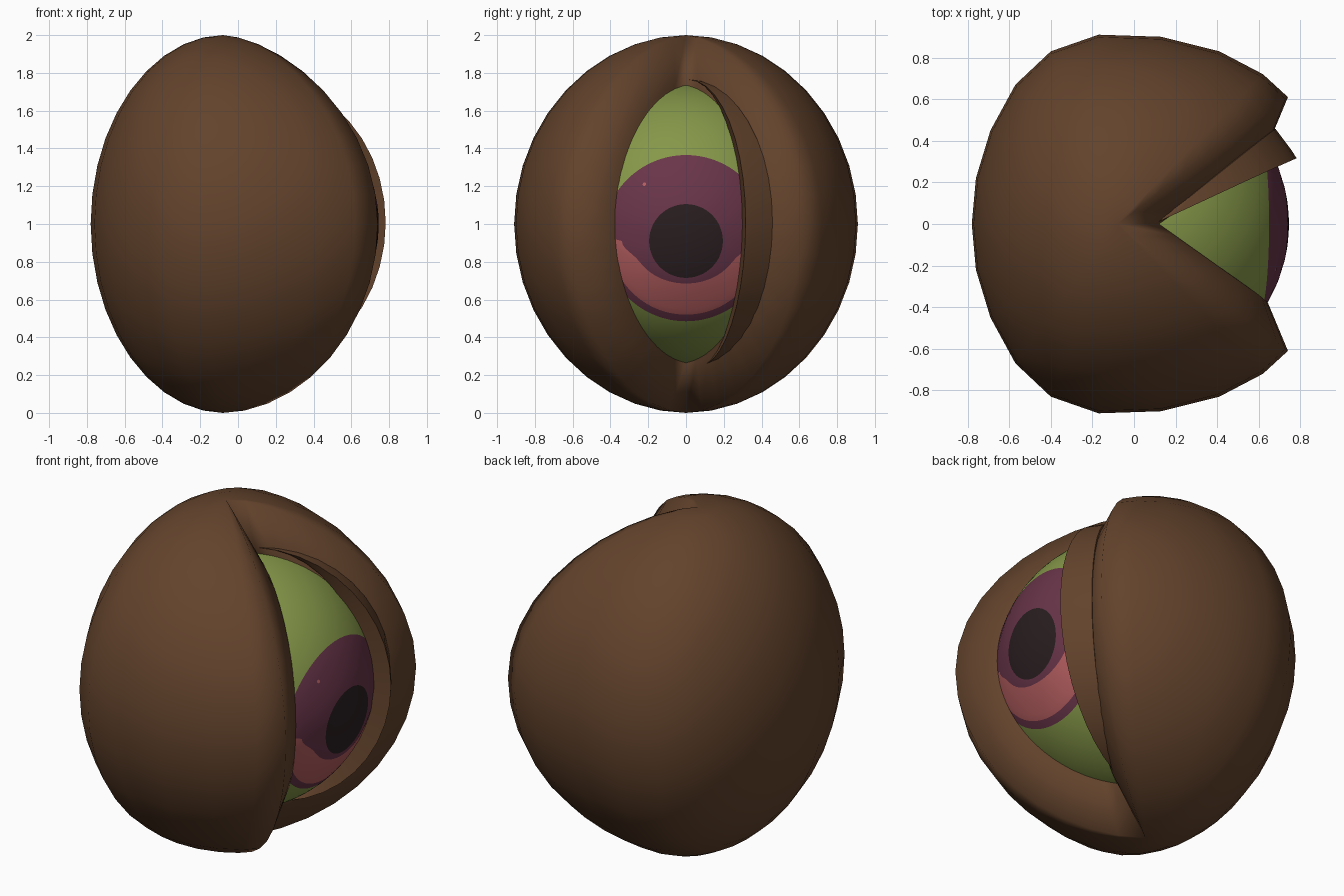
import bpy, bmesh, math
from mathutils import Vector

if "Cube" in bpy.data.objects:
    bpy.data.objects.remove(bpy.data.objects["Cube"])


def material(name, rgb):
    lin = [((c / 255 + 0.055) / 1.055) ** 2.4 for c in rgb]
    m = bpy.data.materials.new(name)
    m.diffuse_color = (*lin, 1)
    m.use_nodes = True
    m.node_tree.nodes["Principled BSDF"].inputs["Base Color"].default_value = m.diffuse_color
    return m


BROWN = material("brown skin", (99, 67, 44))
GREEN = material("olive green", (134, 152, 73))
PURPLE = material("plum purple", (105, 53, 73))
PINK = material("dusty pink", (181, 94, 96))
BLACK = material("pupil black", (41, 30, 32))


def finish(name, bm, mats, angle=180):
    bmesh.ops.remove_doubles(bm, verts=bm.verts, dist=0.0005)
    bmesh.ops.recalc_face_normals(bm, faces=bm.faces)
    me = bpy.data.meshes.new(name)
    bm.to_mesh(me)
    bm.free()
    for m in mats:
        me.materials.append(m)
    ob = bpy.data.objects.new(name, me)
    bpy.context.collection.objects.link(ob)
    for o in bpy.context.selected_objects:
        o.select_set(False)
    ob.select_set(True)
    bpy.context.view_layer.objects.active = ob
    if angle >= 180:
        bpy.ops.object.shade_smooth()
    else:
        bpy.ops.object.shade_smooth_by_angle(angle=math.radians(angle))
    return ob


def meridian(top, bottom, eq, upper=1.0, lower=1.0, n=20):
    """Arc from top pole to bottom pole, bulging to the equator point eq (x, y)."""
    top, bottom, pts = Vector(top), Vector(bottom), []
    for i in range(n + 1):
        a = math.pi * i / n
        base = top.lerp(bottom, (1 - math.cos(a)) / 2)
        f = max(math.sin(a), 0) ** (upper if i < n / 2 else lower)
        pts.append(Vector((base.x + f * (eq[0] - base.x),
                           base.y + f * (eq[1] - base.y), base.z)))
    return pts


def loft(columns):
    """Closed skin around a loop of meridians."""
    bm = bmesh.new()
    rows = [[bm.verts.new(p) for p in col] for col in columns]
    for k in range(len(rows)):
        a, b = rows[k], rows[(k + 1) % len(rows)]
        for i in range(len(a) - 1):
            bm.faces.new((a[i], a[i + 1], b[i + 1], b[i]))
    return bm


# Outer shell, opening facing +x: (pole x, pole half height, eq x, eq y, upper, lower power)
half = [(0.07, 0.66, 0.57, 0.30, 1.0, 1.0),
        (0.12, 0.735, 0.64, 0.37, 1.0, 1.0),
        (-0.08, 1.0, 0.74, 0.61, 1.25, 1.06),
        (-0.08, 1.0, 0.62, 0.72, 1.18, 1.05),
        (-0.08, 1.0, 0.41, 0.83, 1.1, 1.04),
        (-0.08, 1.0, 0.13, 0.90, 1.03, 1.03),
        (-0.08, 1.0, -0.17, 0.91, 1.03, 1.03),
        (-0.08, 1.0, -0.40, 0.83, 1.03, 1.03),
        (-0.08, 1.0, -0.57, 0.67, 1.03, 1.03),
        (-0.08, 1.0, -0.69, 0.45, 1.03, 1.03),
        (-0.08, 1.0, -0.76, 0.22, 1.03, 1.03)]
loop = half + [(-0.08, 1.0, -0.78, 0.0, 1.03, 1.03)]
loop += [(a, b, c, -d, u, w) for a, b, c, d, u, w in reversed(half)]
finish("outer_shell", loft([meridian((px, 0, 1 + h), (px, 0, 1 - h), (x, y), u, w)
                            for px, h, x, y, u, w in loop]), [BROWN])

# Thin inner eyelid on the +y side
section = [(0.62, 0.29), (0.68, 0.298), (0.782, 0.316), (0.757, 0.355),
           (0.68, 0.458), (0.58, 0.42)]
finish("inner_eyelid", loft([meridian((0.12, 0.012, 1.765), (0.14, 0.07, 0.25), s)
                             for s in section]), [BROWN], 35)

# Eyeball: rings around the pupil, coloured band by band
R, N = 0.745, 96


def ring_point(r, cz, ang):
    y, z = r * math.sin(ang), cz + r * math.cos(ang)
    return Vector((math.sqrt(max(R * R - y * y - (z - 1) ** 2, 0)), y, z))


def pupil_rim(ang):
    # round above, flattened below, flaring outward where the pink crescent starts
    b = 0.28 if math.cos(ang) > 0 else 0.225
    oval = 1 / math.hypot(math.sin(ang) / 0.28, math.cos(ang) / b)
    return oval + 0.06 * abs(math.sin(ang)) ** 40


# (radius or rule, centre z, material index of the band inside the ring)
rings = [(0.07, 0.91, 3), (0.14, 0.91, 3), (0.195, 0.91, 3),
         (pupil_rim, 0.91, 1), (0.37, 0.918, 2), (0.405, 0.925, 2), (0.44, 0.925, 1)]
for i in range(1, 13):
    t = math.sin(math.pi / 2 * i / 12)
    rings.append((0.44 + (R - 0.44) * t, 0.925 + 0.075 * t, 0))

bm = bmesh.new()
centre = bm.verts.new(ring_point(0, 0.91, 0))
prev = None
for r, cz, mat in rings:
    cur = []
    for k in range(N):
        ang = 2 * math.pi * k / N
        cur.append(bm.verts.new(ring_point(r(ang) if callable(r) else r, cz, ang)))
    for k in range(N):
        j = (k + 1) % N
        if prev:
            f = bm.faces.new((prev[k], cur[k], cur[j], prev[j]))
        else:
            f = bm.faces.new((centre, cur[k], cur[j]))
        above = math.cos(2 * math.pi * (k + 0.5) / N) > 0
        f.material_index = 1 if mat == 2 and above else mat
    prev = cur
back = bm.verts.new((-0.5, 0, 1))
for k in range(N):
    bm.faces.new((prev[k], back, prev[(k + 1) % N]))
finish("eyeball", bm, [GREEN, PURPLE, PINK, BLACK], 60)

# Tiny flat fleck on the iris
spot = ring_point(math.hypot(0.22, 0.21), 1.0, math.atan2(-0.22, 0.21))
out = (spot - Vector((0, 0, 1))).normalized()
bm = bmesh.new()
bmesh.ops.create_circle(bm, cap_ends=True, segments=8, radius=0.01)
bm.transform(out.to_track_quat('Z', 'Y').to_matrix().to_4x4())
bmesh.ops.translate(bm, verts=bm.verts, vec=spot + out * 0.002)
bm.faces.ensure_lookup_table()
ob = finish("iris_fleck", bm, [PINK])
if ob.data.polygons[0].normal.dot(out) < 0:
    ob.data.flip_normals()
